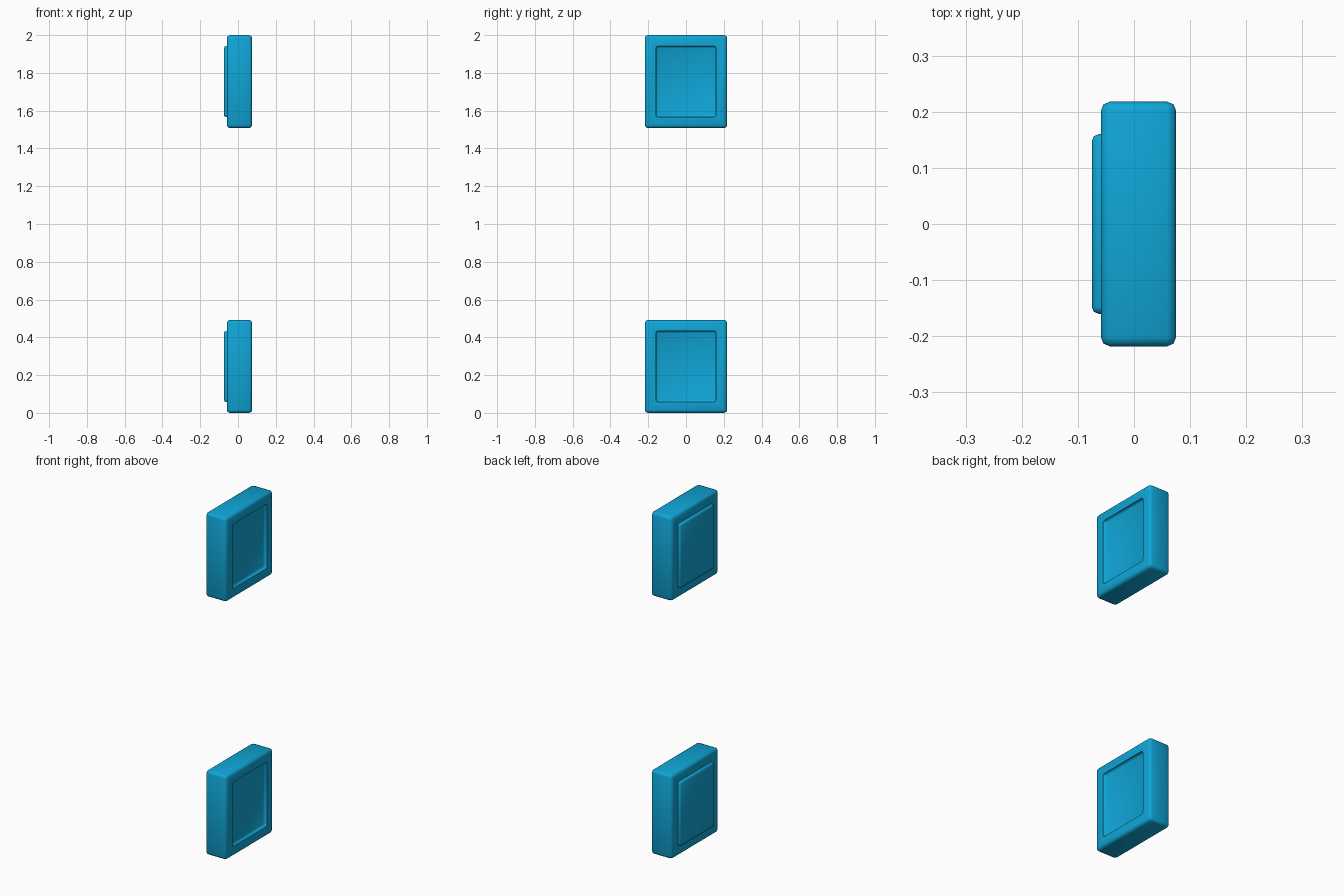
import bpy, bmesh, math
from mathutils import Vector

if "Cube" in bpy.data.objects:
    bpy.data.objects.remove(bpy.data.objects["Cube"])

X0, X1 = -0.059, 0.075      # body back and front
HY, HZ = 0.218, 0.246       # half width and half height
RIM, STEP = 0.042, 0.016    # border around panel, panel offset

mat = bpy.data.materials.new("blue")
mat.diffuse_color = (0.005, 0.38, 0.68, 1)
mat.use_nodes = True
mat.node_tree.nodes["Principled BSDF"].inputs["Base Color"].default_value = mat.diffuse_color


def bevel(bm, edges, width):
    bmesh.ops.bevel(bm, geom=edges, offset=width, segments=2, profile=0.5,
                    affect='EDGES', clamp_overlap=True)


def push_panel(bm, side):
    # inset the big side face and shift it towards -x: raised at the back, sunk at the front
    face = max((f for f in bm.faces if f.normal.x * side > 0.99), key=lambda f: f.calc_area())
    bmesh.ops.inset_region(bm, faces=[face], thickness=RIM, use_even_offset=True)
    face = bmesh.ops.extrude_discrete_faces(bm, faces=[face])['faces'][0]
    bmesh.ops.translate(bm, verts=face.verts, vec=(-STEP, 0, 0))
    edges = set(face.edges)
    for v in face.verts:
        edges.update(e for e in v.link_edges)
    bevel(bm, list(edges), 0.012)
    bm.normal_update()


def block(name, zc):
    bm = bmesh.new()
    bmesh.ops.create_cube(bm, size=1)
    for v in bm.verts:
        v.co = Vector((X1 if v.co.x > 0 else X0, v.co.y * 2 * HY, v.co.z * 2 * HZ))
    bevel(bm, bm.edges[:], 0.016)
    bm.normal_update()
    push_panel(bm, 1)
    push_panel(bm, -1)
    me = bpy.data.meshes.new(name)
    bm.to_mesh(me)
    bm.free()
    ob = bpy.data.objects.new(name, me)
    ob.location.z = zc
    me.materials.append(mat)
    bpy.context.collection.objects.link(ob)
    bpy.ops.object.select_all(action='DESELECT')
    ob.select_set(True)
    bpy.context.view_layer.objects.active = ob
    bpy.ops.object.shade_smooth_by_angle(angle=math.radians(50))


# two identical panelled blocks
block("lower_block", HZ)
block("upper_block", 2 - HZ)
